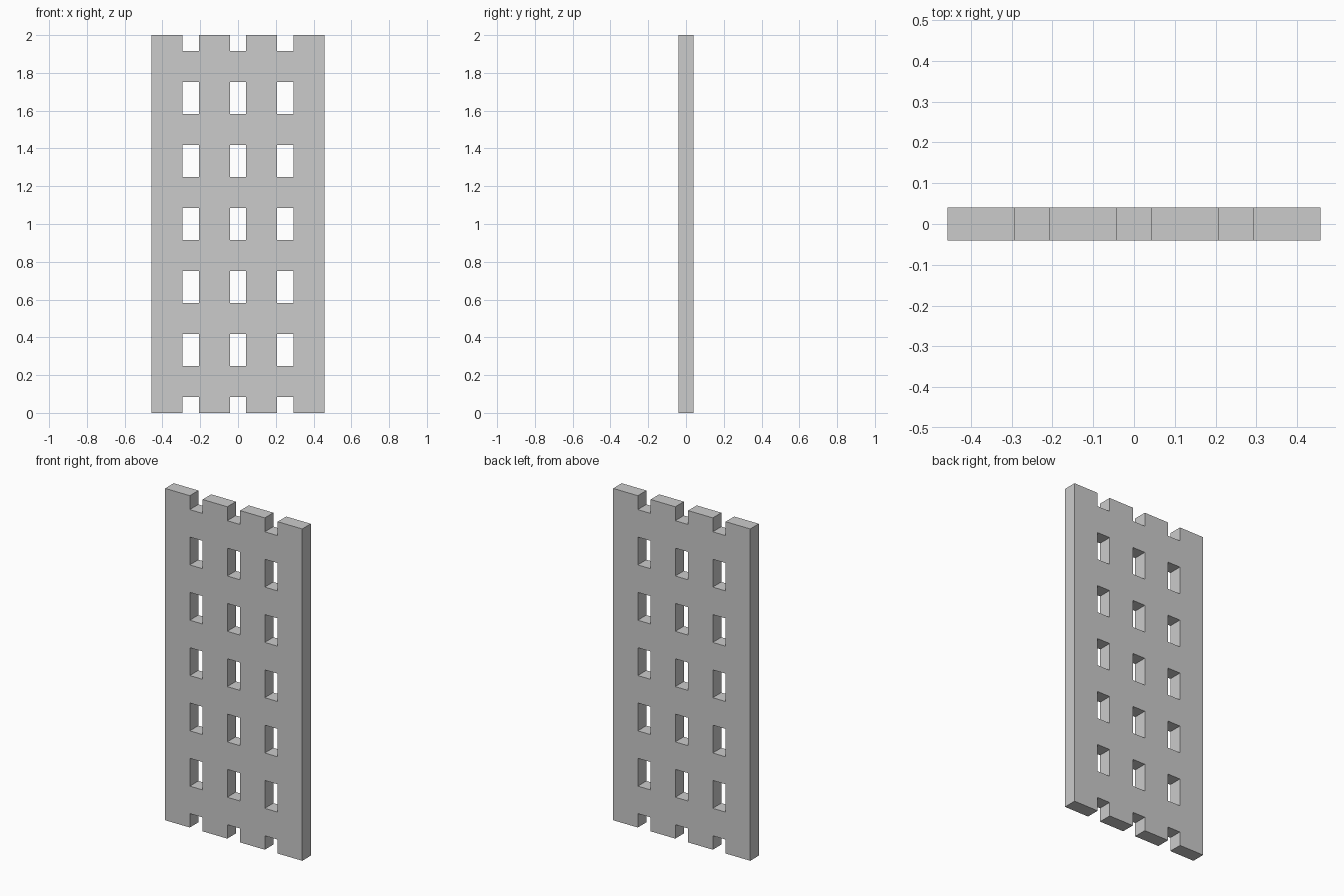
import bpy, bmesh

if "Cube" in bpy.data.objects:
    bpy.data.objects.remove(bpy.data.objects["Cube"])

PITCH_X, HOLE_X, HALF_W = 0.25, 0.0428, 0.457
PITCH_Z, HOLE_Z, HEIGHT = 1 / 3, 0.084, 2.0
HALF_T = 0.0408

# Grid lines: outer edges plus both sides of every opening
xs = [-HALF_W] + [i * PITCH_X + s * HOLE_X for i in (-1, 0, 1) for s in (-1, 1)] + [HALF_W]
zs = [min(max(k * PITCH_Z + s * HOLE_Z, 0), HEIGHT) for k in range(7) for s in (-1, 1)]

# Front sheet: skip cells where an opening column meets an opening row
bm = bmesh.new()
grid = [[bm.verts.new((x, -HALF_T, z)) for z in zs] for x in xs]
for i in range(len(xs) - 1):
    for j in range(len(zs) - 1):
        if not (i % 2 == 1 and j % 2 == 0):
            bm.faces.new((grid[i][j], grid[i + 1][j], grid[i + 1][j + 1], grid[i][j + 1]))

# Thicken the sheet into a solid slab
res = bmesh.ops.extrude_face_region(bm, geom=bm.faces[:], use_keep_orig=True)
moved = [g for g in res["geom"] if isinstance(g, bmesh.types.BMVert)]
bmesh.ops.translate(bm, verts=moved, vec=(0, 2 * HALF_T, 0))
bmesh.ops.recalc_face_normals(bm, faces=bm.faces[:])

mesh = bpy.data.meshes.new("perforated_panel")
bm.to_mesh(mesh)
bm.free()
bpy.context.collection.objects.link(bpy.data.objects.new("perforated_panel", mesh))
